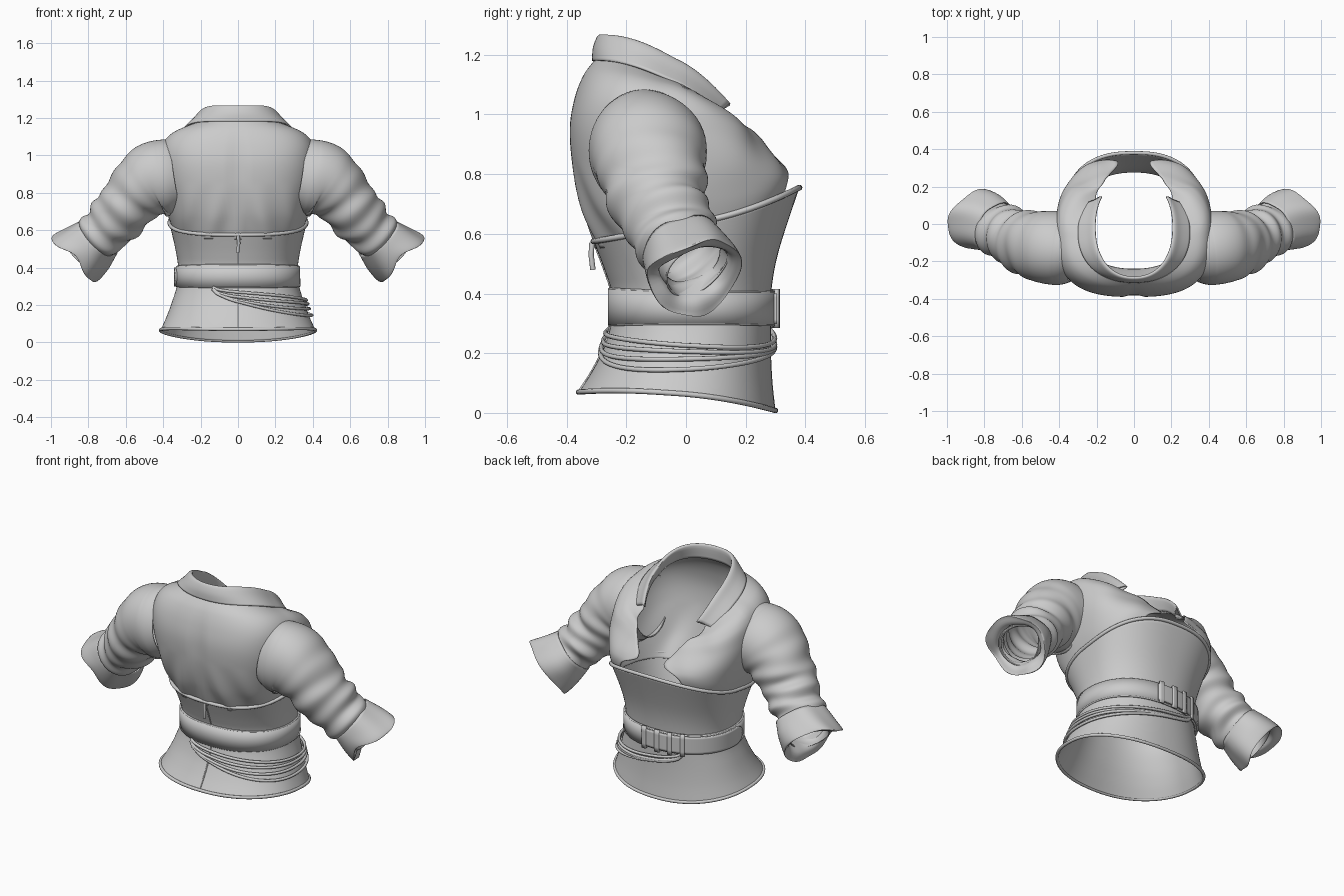
import bpy
import math
from mathutils import Vector

if "Cube" in bpy.data.objects:
    bpy.data.objects.remove(bpy.data.objects["Cube"], do_unlink=True)

grey = bpy.data.materials.new("pale_grey_cloth")
grey.use_nodes = True
tone = (0.6, 0.6, 0.6, 1)
grey.diffuse_color = tone
grey.node_tree.nodes["Principled BSDF"].inputs["Base Color"].default_value = tone
TAU = math.tau


def spline(keys, steps):
    """Smooth in-between rows for a list of equal-length tuples."""
    out = []
    for i in range(len(keys) - 1):
        p = [keys[max(0, min(len(keys) - 1, i + k))] for k in (-1, 0, 1, 2)]
        for s in range(steps):
            t = s / steps
            out.append(tuple(
                0.5 * (2 * b + (c - a) * t + (2 * a - 5 * b + 4 * c - d) * t * t
                       + (3 * b - a - 3 * c + d) * t ** 3)
                for a, b, c, d in zip(*p)))
    return out + [tuple(keys[-1])]


def grid(name, rows, closed, thick=0.0, offset=-1):
    """Skin rows of points into a cloth surface."""
    n = len(rows[0])
    faces = []
    for r in range(len(rows) - 1):
        for c in range(n if closed else n - 1):
            d = (c + 1) % n
            faces.append((r * n + c, (r + 1) * n + c, (r + 1) * n + d, r * n + d))
    me = bpy.data.meshes.new(name)
    me.from_pydata([p for row in rows for p in row], [], faces)
    me.materials.append(grey)
    ob = bpy.data.objects.new(name, me)
    bpy.context.collection.objects.link(ob)
    mod = ob.modifiers.new("thickness", 'SOLIDIFY')
    mod.thickness, mod.offset = thick, offset
    return ob


def ring_point(ring, a):
    """Point on a body ring: half width, back y, front y, back/side/front z, roundness."""
    hx, yb, yf, zb, zs, zf, power = ring[:7]
    s, c = math.sin(a), math.cos(a)
    sx = math.copysign(abs(s) ** power, s)
    cy = math.copysign(abs(c) ** power, c)
    z = zs + (zf - zb) / 2 * c + ((zf + zb) / 2 - zs) * c * c
    return Vector((hx * sx, (yb + yf) / 2 + (yf - yb) / 2 * cy, z))


def body(name, rings, steps, cols, closed=True, thick=0.008, offset=-1, fold=None):
    """Loft body rings; open rings carry their start and end angles."""
    rows = []
    for ring in spline(rings, steps):
        a0, a1 = (0, TAU) if closed else ring[7:9]
        row = [ring_point(ring, a0 + (a1 - a0) * i / (cols if closed else cols - 1))
               for i in range(cols)]
        rows.append([fold(p) for p in row] if fold else row)
    return grid(name, rows, closed, thick, offset)


def tube(name, points, radius, cyclic=False):
    cu = bpy.data.curves.new(name, 'CURVE')
    cu.dimensions = '3D'
    cu.bevel_depth, cu.bevel_resolution, cu.use_fill_caps = radius, 3, True
    sp = cu.splines.new('POLY')
    sp.points.add(len(points) - 1)
    for q, p in zip(sp.points, points):
        q.co = (*p, 1)
    sp.use_cyclic_u = cyclic
    cu.materials.append(grey)
    ob = bpy.data.objects.new(name, cu)
    bpy.context.collection.objects.link(ob)
    return ob


def around(ring, n=96):
    return [ring_point(ring, TAU * i / n) for i in range(n)]


# Corset with flared skirt and rolled edges
corset = [(.415, -.36, .30, .07, .065, .008, .9),
          (.385, -.315, .29, .14, .13, .10, .9),
          (.355, -.275, .285, .22, .21, .2, .9),
          (.325, -.25, .285, .31, .31, .31, .9),
          (.32, -.25, .285, .4, .4, .4, .9),
          (.335, -.27, .31, .47, .5, .54, .87),
          (.367, -.31, .38, .575, .64, .755, .8)]
body("corset", corset, 6, 96)
tube("corset_top_rim", around(corset[-1]), .01, True)
tube("corset_hem", around(corset[0]), .009, True)

# Back seam and small zip pull
tube("back_seam", [ring_point(r, math.pi) for r in spline(corset, 6)], .004)
tube("zip_pull", [(0, -.315, .57), (.004, -.318, .53), (-.002, -.312, .48)], .009)


# Shirt body, open in a V at the front
def shirt_fold(p):
    x, y, z = p
    if y < 0:
        crease = math.exp(-(x / .025) ** 2) * math.exp(-((z - .93) / .13) ** 2)
        p.y += .025 * crease
        low = max(0, min(1, (.85 - z) / .2))
        p.y += .009 * low * math.sin(abs(x) * 38 + z * 9)
    else:
        p.y += .004 * math.sin(abs(x) * 30 + z * 24)
    return p


def opened(ring, half):
    a = math.asin((half / ring[0]) ** (1 / ring[6]))
    return (*ring, a, TAU - a)


shirt = [opened(r, h) for r, h in (
    ((.345, -.295, .355, .55, .60, .69, .8), .21),
    ((.385, -.35, .365, .68, .71, .77, .77), .19),
    ((.41, -.38, .34, .82, .82, .82, .73), .09),
    ((.42, -.39, .285, .95, .94, .88, .72), .12),
    ((.41, -.375, .25, 1.05, 1.04, .92, .74), .15),
    ((.36, -.345, .22, 1.13, 1.1, .94, .8), .18),
    ((.25, -.305, .20, 1.185, 1.125, .89, .9), .20))]
body("shirt_body", shirt, 8, 140, False, .007, -1, shirt_fold)

# Folded collar: outer fall, top edge and inner stand
collar = [(.30, -.315, .225, 1.18, 1.115, .88, .9, .98, TAU - .98),
          (.255, -.312, .24, 1.225, 1.15, .89, .9, .96, TAU - .96),
          (.222, -.295, .25, 1.265, 1.178, .9, .9, .94, TAU - .94),
          (.205, -.28, .245, 1.255, 1.17, .89, .9, .95, TAU - .95),
          (.225, -.285, .21, 1.18, 1.11, .88, .9, 1.0, TAU - 1.0)]
body("collar", collar, 4, 80, False, .008)

# Belt, overlapping tongue and buckle loops
belt_low = (.328, -.256, .294, .295, .30, .295, .9)
belt_high = (.325, -.256, .294, .415, .405, .405, .9)
body("belt", [belt_low, belt_high], 2, 96, True, .012, 0)
tube("belt_lower_edge", around(belt_low), .005, True)
tube("belt_upper_edge", around(belt_high), .005, True)
tongue = []
for i in range(9):
    t = i / 8
    end = -1.62 - .18 * math.sqrt(1 - (2 * t - 1) ** 2)
    z = .3 + .1 * t
    tongue.append((.338, -.26, .305, z, z, z, .9, end, .2))
body("belt_tongue", tongue, 1, 40, False, .01, 0)
for k, x in enumerate((.05, -.02, -.09, -.16)):
    a = math.asin(x / .345)
    loop = [(.343, -.26, .308, z, z, z, .9, a - .035, a + .035) for z in (.285, .35, .415)]
    body(f"buckle_loop_{k + 1}", loop, 2, 5, False, .014, 0)

# Cords sagging from the belt round one hip
for k, sag in enumerate((.07, .10, .125, .15)):
    path = []
    for i in range(61):
        t = i / 60
        a = -.45 + 3.95 * t
        z = .295 - sag * math.sin(math.pi * t) ** .6 - .012 * math.sin(TAU * t + k)
        d = .3 - z
        path.append(ring_point((.34 + .36 * d, -.26 - .3 * d, .298, z, z, z, .9), a))
    tube(f"hip_cord_{k + 1}", path, .008)


# Sleeves and turned-back cuffs, mirrored to both sides
def limb(name, keys, steps, cols, wrinkle, facing=None):
    """Loft along a path of (x, y, z, depth radius, normal radius)."""
    pts = spline(keys, steps)
    axis = [Vector(p[:3]) for p in pts]
    rows = []
    for i, p in enumerate(pts):
        j = i / (len(pts) - 1)
        t = facing or axis[min(i + 1, len(pts) - 1)] - axis[max(i - 1, 0)]
        t = t.normalized()
        u = (Vector((0, 1, 0)) - t * t.y).normalized()
        v = u.cross(t)
        row = []
        for c in range(cols):
            f = TAU * c / cols
            radial, along = wrinkle(j, f)
            row.append(axis[i] + (u * math.cos(f) * p[3] + v * math.sin(f) * p[4])
                       * (1 + radial) + t * along)
        rows.append(row)
    ob = grid(name, rows, True, .006)
    ob.modifiers.new("both_sides", 'MIRROR').use_clip = False


def sleeve_wrinkle(j, f):
    grow = max(0, min(1, (j - .3) / .35))
    wave = math.sin(52 * j + 1.8 * math.sin(f + .6) + .9 * math.sin(2 * f))
    cross = math.sin(31 * j - 2.4 * math.cos(f) + 1)
    return grow * (.05 * wave + .045 * cross) + .015 * math.sin(3 * f + 9 * j), 0


def cuff_wrinkle(j, f):
    flap = math.exp(-((f - 1.6) / .5) ** 2) + .6 * math.exp(-((f - 4.6) / .5) ** 2)
    notch = math.exp(-((f - 3.2) / .5) ** 2)
    reach = math.sin(math.pi * j) * (.03 * flap - .06 * notch)
    return .05 * math.sin(2 * f + .8) + .03 * math.sin(5 * f + 4 * j), reach


limb("sleeves", [(.33, -.14, .895, .17, .185),
                 (.39, -.135, .885, .195, .2),
                 (.46, -.125, .865, .195, .2),
                 (.54, -.11, .80, .18, .168),
                 (.62, -.085, .70, .16, .15),
                 (.70, -.045, .61, .145, .135),
                 (.77, .0, .54, .13, .122),
                 (.83, .04, .48, .115, .108)], 12, 56, sleeve_wrinkle)
limb("cuffs", [(.745, -.015, .565, .135, .135),
               (.80, .015, .51, .15, .16),
               (.855, .035, .465, .155, .175),
               (.858, .037, .462, .145, .165),
               (.84, .035, .475, .118, .12),
               (.79, .015, .52, .105, .108)], 4, 56, cuff_wrinkle,
     Vector((.65, .38, -.65)))

# Smooth shading with crisp edges
bpy.ops.object.select_all(action='DESELECT')
for ob in bpy.context.collection.objects:
    if ob.type == 'MESH' and grey.name in ob.data.materials:
        ob.select_set(True)
        bpy.context.view_layer.objects.active = ob
bpy.ops.object.shade_smooth_by_angle(angle=math.radians(50))
